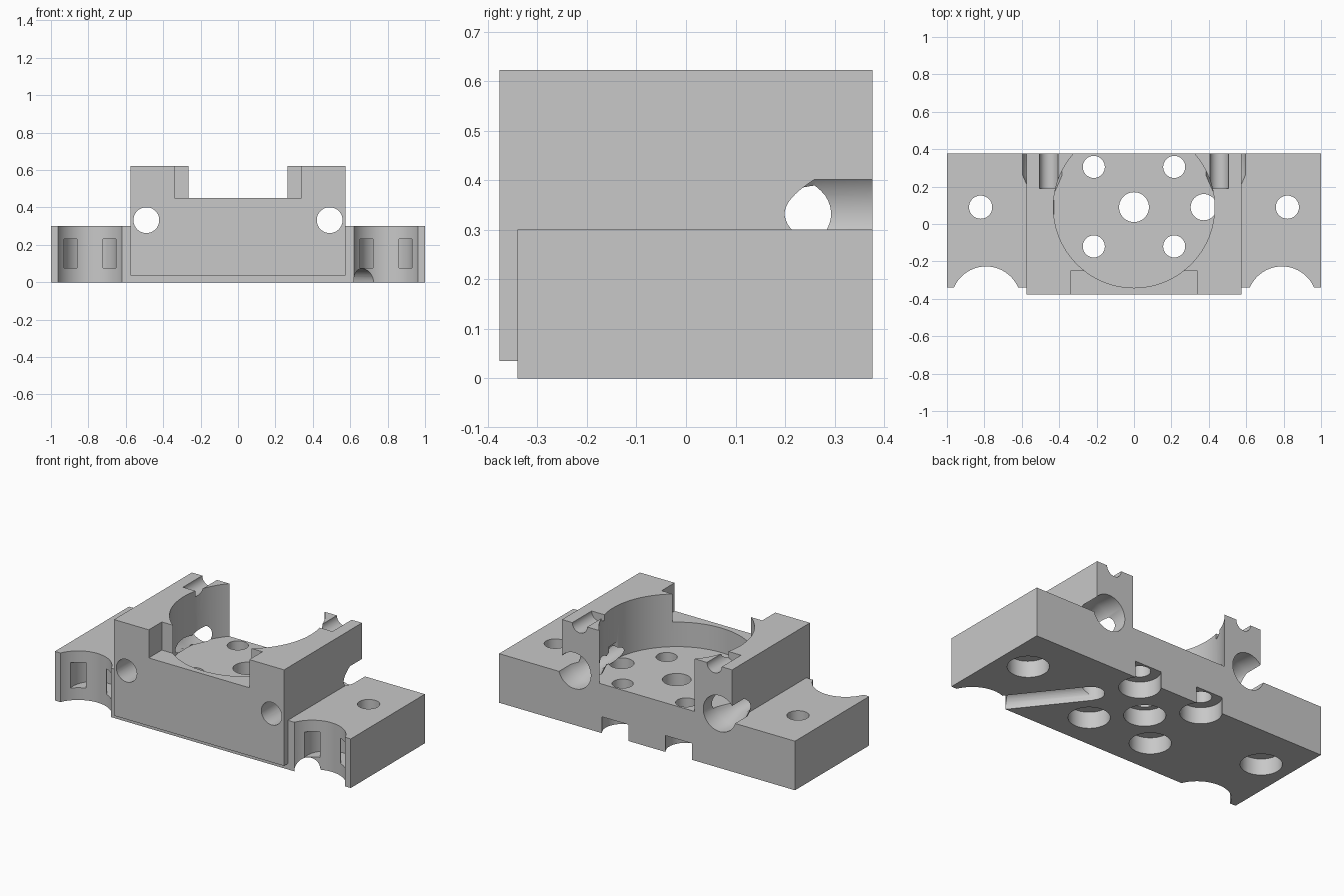
import bpy, bmesh, math
from mathutils import Matrix, Vector

cube = bpy.data.objects.get("Cube")
if cube:
    bpy.data.objects.remove(cube, do_unlink=True)

grey = bpy.data.materials.new("machined grey")
grey.use_nodes = True
colour = (0.58, 0.58, 0.58, 1)
grey.diffuse_color = colour
grey.node_tree.nodes["Principled BSDF"].inputs["Base Color"].default_value = colour

BACK, STEP, FRONT = 0.376, -0.34, -0.376
BASE_TOP, TOP, HALF = 0.30, 0.622, 0.575
MID_Y = 0.09


def to_object(name, bm):
    bmesh.ops.recalc_face_normals(bm, faces=bm.faces)
    mesh = bpy.data.meshes.new(name)
    bm.to_mesh(mesh)
    bm.free()
    mesh.materials.append(grey)
    obj = bpy.data.objects.new(name, mesh)
    bpy.context.collection.objects.link(obj)
    return obj


def prism(name, outline, offset):
    """Extrude a planar outline along an offset vector."""
    bm = bmesh.new()
    face = bm.faces.new([bm.verts.new(p) for p in outline])
    moved = bmesh.ops.extrude_face_region(bm, geom=[face])["geom"]
    bmesh.ops.translate(bm, vec=offset, verts=[v for v in moved if isinstance(v, bmesh.types.BMVert)])
    return to_object(name, bm)


def box(name, x0, x1, y0, y1, z0, z1):
    return prism(name, [(x0, y0, z0), (x1, y0, z0), (x1, y1, z0), (x0, y1, z0)], (0, 0, z1 - z0))


def rod(name, start, end, radius, sides=64):
    """Cylinder between two points."""
    start, end = Vector(start), Vector(end)
    axis = end - start
    bm = bmesh.new()
    bmesh.ops.create_cone(bm, cap_ends=True, segments=sides, radius1=radius,
                          radius2=radius, depth=axis.length)
    bmesh.ops.transform(bm, verts=bm.verts, matrix=axis.to_track_quat('Z', 'Y').to_matrix().to_4x4())
    bmesh.ops.translate(bm, verts=bm.verts, vec=(start + end) / 2)
    return to_object(name, bm)


def turned(name, x, z, profile, sides=64):
    """Closed solid of (y, radius) steps turned around an axis along y."""
    bm = bmesh.new()
    loops = []
    for y, r in profile:
        angles = [math.tau * (i + 0.5) / sides for i in range(sides)]
        loops.append([bm.verts.new((x + r * math.cos(a), y, z + r * math.sin(a))) for a in angles])
    for a, b in zip(loops, loops[1:]):
        for i in range(sides):
            j = (i + 1) % sides
            bm.faces.new((a[i], a[j], b[j], b[i]))
    bm.faces.new(loops[0])
    bm.faces.new(loops[-1])
    return to_object(name, bm)


def boolean(target, tool, operation='DIFFERENCE'):
    mod = target.modifiers.new(tool.name, 'BOOLEAN')
    mod.operation, mod.solver, mod.object = operation, 'EXACT', tool
    bpy.context.view_layer.update()
    result = target.evaluated_get(bpy.context.evaluated_depsgraph_get())
    mesh = bpy.data.meshes.new_from_object(result)
    target.modifiers.clear()
    target.data = mesh
    bpy.data.objects.remove(tool, do_unlink=True)


# Stepped body: wide base with a raised central block
side = [(1, 0), (1, BASE_TOP), (HALF, BASE_TOP), (HALF, TOP)]
profile = side + [(-x, z) for x, z in reversed(side)]
body = prism("mounting_block", [(x, FRONT, z) for x, z in profile], (0, BACK - FRONT, 0))


def cut(tool):
    boolean(body, tool)


# Front lip: set back the wings and the bottom edge
cut(box("lip_cut", -1.2, 1.2, -0.6, STEP, -0.2, 0.035))
for s in (-1, 1):
    a, b = sorted((s * HALF, s * 1.2))
    cut(box("wing_cut", a, b, -0.6, STEP, -0.2, BASE_TOP + 0.003))

# Long horizontal bores, widened through a cone at the back
for s in (-1, 1):
    cut(turned("long_bore", s * 0.49, 0.332,
               [(-0.6, 0.069), (0.16, 0.069), (0.26, 0.11), (0.6, 0.11)]))

# Round pocket, open at the back, and the notch in the front wall
cut(rod("pocket", (0, MID_Y, BASE_TOP), (0, MID_Y, 1), 0.431, sides=96))
cut(box("front_notch", -0.34, 0.34, -0.6, -0.25, 0.45, 1))


# Vertical screw holes, with counterbores from below
def screw_hole(x, y, radius, bore=True):
    cut(rod("hole", (x, y, -0.2), (x, y, 0.4), radius, sides=48))
    if bore:
        cut(rod("counterbore", (x, y, -0.2), (x, y, 0.1), 0.114, sides=48))


screw_hole(0, MID_Y, 0.08)
for s in (-1, 1):
    screw_hole(s * 0.82, MID_Y, 0.062)
    for y in (0.305, -0.12):
        screw_hole(s * 0.215, y, 0.059)

# Wire hole with a round channel along the underside
screw_hole(0.373, MID_Y, 0.07, bore=False)
cut(rod("wire_channel", (0.373, MID_Y, 0), (0.68, -0.30, 0), 0.073, sides=48))

for s in (-1, 1):
    # Half-round groove on top of each rear post
    cut(rod("top_groove", (s * 0.455, 0.19, TOP), (s * 0.455, 0.6, TOP), 0.05, sides=48))
    # Curved front recess in each wing
    px = s * 0.791
    cut(rod("front_recess", (px, -0.414, -0.2), (px, -0.414, 0.5), 0.187, sides=96))
    # Curved strap tunnel opening twice into the recess
    ring = rod("strap_tunnel", (px, -0.26, 0.075), (px, -0.26, 0.23), 0.142)
    boolean(ring, rod("strap_core", (px, -0.26, -0.1), (px, -0.26, 0.4), 0.072))
    cut(ring)

# Smooth round walls, crisp edges
bpy.ops.object.select_all(action='DESELECT')
body.select_set(True)
bpy.context.view_layer.objects.active = body
bpy.ops.object.shade_smooth_by_angle(angle=math.radians(30))
